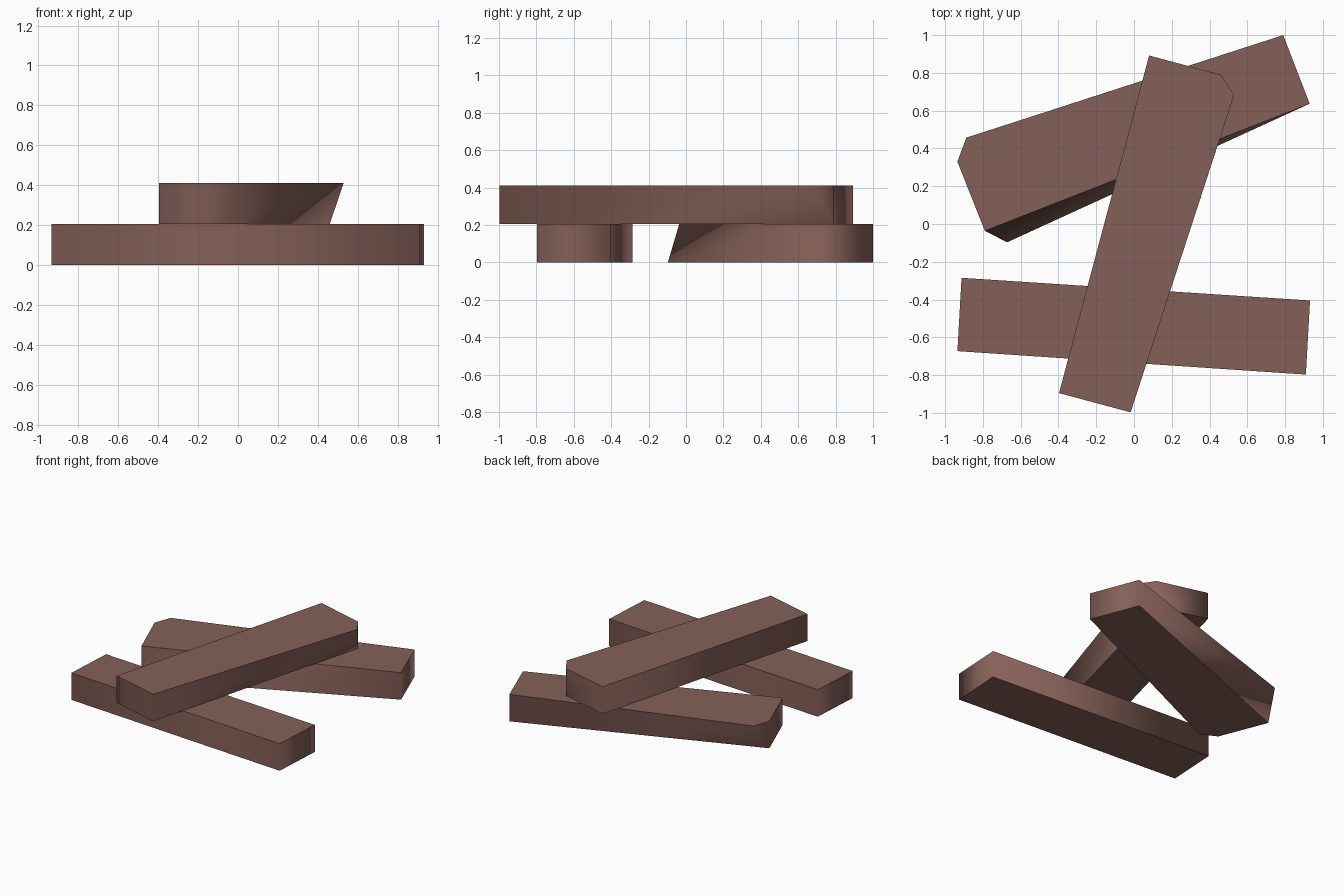
import bpy
import bmesh

if "Cube" in bpy.data.objects:
    bpy.data.objects.remove(bpy.data.objects["Cube"])

H = 0.206  # thickness of one beam

wood = bpy.data.materials.new("reddish_brown_wood")
wood.diffuse_color = (0.235, 0.117, 0.098, 1)
wood.use_nodes = True
wood.node_tree.nodes["Principled BSDF"].inputs["Base Color"].default_value = wood.diffuse_color


def unique(items):
    return list(dict.fromkeys(items))


def beam(name, z, columns):
    """Loft a beam from counter-clockwise (top point, bottom point) pairs."""
    bm = bmesh.new()
    cache = {}

    def vert(p, h):
        key = (p, h)
        if key not in cache:
            cache[key] = bm.verts.new((p[0], p[1], h))
        return cache[key]

    tops = [vert(t, z + H) for t, b in columns]
    bots = [vert(b, z) for t, b in columns]
    caps = [bm.faces.new(unique(tops)), bm.faces.new(unique(bots)[::-1])]
    n = len(columns)
    for i in range(n):
        j = (i + 1) % n
        f = bm.faces.new(unique([bots[i], bots[j], tops[j], tops[i]]))
        f.smooth = True
    # flat caps, sides shaded smoothly around the corners
    for cap in caps:
        for e in cap.edges:
            e.smooth = False
    mesh = bpy.data.meshes.new(name)
    bm.to_mesh(mesh)
    bm.free()
    mesh.materials.append(wood)
    obj = bpy.data.objects.new(name, mesh)
    bpy.context.collection.objects.link(obj)
    return obj


def straight(*points):
    return [(p, p) for p in points]


# Front lower beam: plain box
beam("front_lower_beam", 0, straight(
    (-0.935, -0.673), (0.91, -0.797), (0.932, -0.405), (-0.913, -0.285)))

# Back lower beam: left end splayed at the top on one side, at the bottom on the other
left_back, left_front = (-0.935, 0.33), (-0.79, -0.036)
beam("back_lower_beam", 0,
     straight(left_back, left_front)
     + [(left_front, (-0.672, -0.097))]
     + straight((0.93, 0.637), (0.79, 1.0))
     + [((-0.888, 0.457), left_back)])

# Upper beam: lies across both, far end splayed at the top
far_right = (0.46, 0.79)
beam("upper_beam", H,
     straight((-0.397, -0.895), (-0.018, -0.997))
     + [((0.53, 0.683), far_right)]
     + straight(far_right, (0.08, 0.892)))
